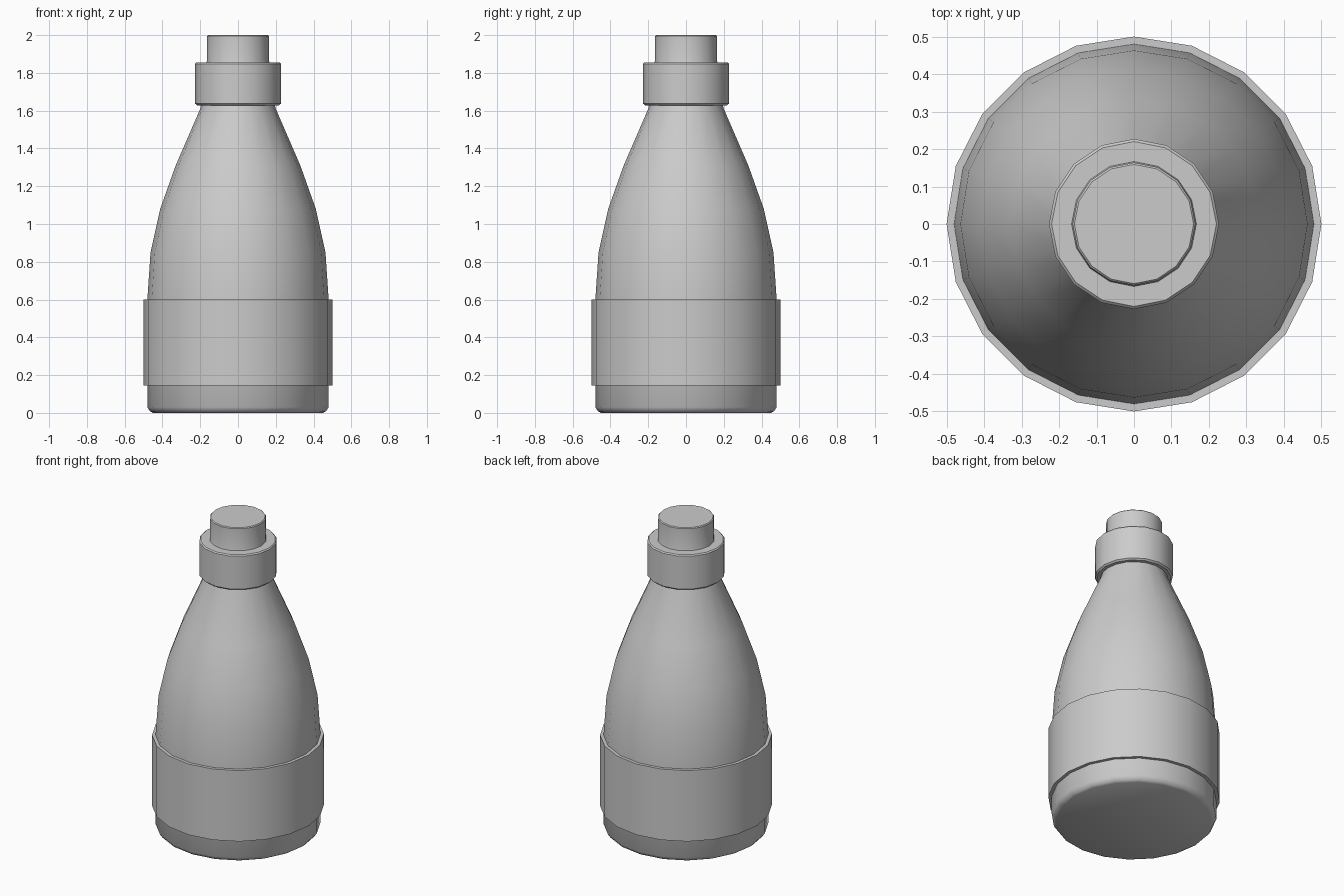
import bpy
import bmesh
from math import cos, sin, tau, radians

cube = bpy.data.objects.get("Cube")
if cube:
    bpy.data.objects.remove(cube, do_unlink=True)

grey = bpy.data.materials.new("plain grey")
grey.use_nodes = True
colour = (0.6, 0.6, 0.6, 1)
grey.diffuse_color = colour
grey.node_tree.nodes["Principled BSDF"].inputs["Base Color"].default_value = colour


def lathe(name, profile, sides, closed=False):
    """Turn a (radius, height) profile, listed bottom to top, around z."""
    bm = bmesh.new()
    rings = [[bm.verts.new((r * cos(tau * i / sides), r * sin(tau * i / sides), z))
              for i in range(sides)] for r, z in profile]
    pairs = list(zip(rings, rings[1:]))
    if closed:
        pairs.append((rings[-1], rings[0]))
    else:
        bm.faces.new(rings[0][::-1])
        bm.faces.new(rings[-1])
    for low, high in pairs:
        for i in range(sides):
            j = (i + 1) % sides
            bm.faces.new((low[i], low[j], high[j], high[i]))
    bmesh.ops.recalc_face_normals(bm, faces=bm.faces)
    mesh = bpy.data.meshes.new(name)
    bm.to_mesh(mesh)
    bm.free()
    mesh.materials.append(grey)
    obj = bpy.data.objects.new(name, mesh)
    bpy.context.collection.objects.link(obj)
    bpy.ops.object.select_all(action="DESELECT")
    obj.select_set(True)
    bpy.context.view_layer.objects.active = obj
    bpy.ops.object.shade_smooth_by_angle(angle=radians(35))
    return obj


# Bottle body with chamfered foot and tapering shoulder
lathe("bottle_body", [(0.45, 0), (0.465, 0.008), (0.48, 0.03), (0.48, 0.6),
                      (0.463, 0.85), (0.412, 1.08), (0.33, 1.31),
                      (0.2, 1.61), (0.19, 1.65)], 20)

# Wide band wrapped around the lower body
lathe("label_band", [(0.47, 0.145), (0.5, 0.145), (0.5, 0.6), (0.47, 0.6)], 20, closed=True)

# Neck collar with softened rims
lathe("neck_collar", [(0.217, 1.628), (0.227, 1.637), (0.227, 1.848), (0.22, 1.855)], 16)

# Stopper on top
lathe("stopper", [(0.168, 1.85), (0.164, 1.865), (0.164, 1.995), (0.159, 2.0)], 16)
